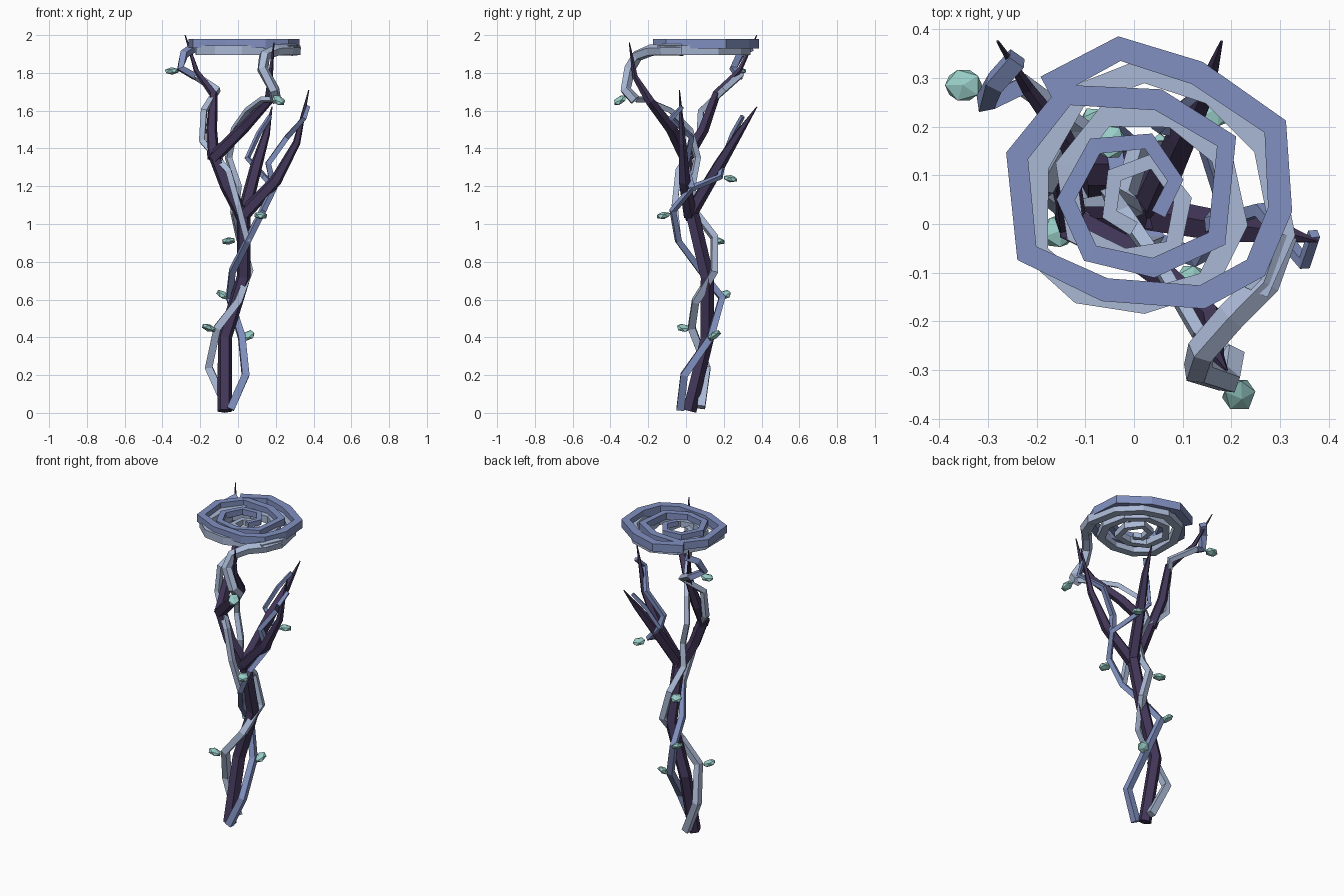
import bpy, bmesh, math
from mathutils import Vector, Matrix


def material(name, rgb):
    m = bpy.data.materials.new(name)
    m.diffuse_color = (*rgb, 1)
    return m


BARK = material("dark_bark", (0.055, 0.038, 0.1))
BLUE = material("blue_vine", (0.22, 0.28, 0.53))
PALE = material("pale_vine", (0.40, 0.48, 0.66))
LEAF = material("leaf_green", (0.32, 0.62, 0.58))


def finish(name, bm, mat):
    bmesh.ops.recalc_face_normals(bm, faces=bm.faces)
    me = bpy.data.meshes.new(name)
    bm.to_mesh(me)
    bm.free()
    me.materials.append(mat)
    ob = bpy.data.objects.new(name, me)
    bpy.context.collection.objects.link(ob)
    return ob


def tube(name, pts, r0, r1, sides, mat, power=1.0):
    """Faceted tube along a path, tapering from r0 to r1."""
    pts = [Vector(p) for p in pts]
    n = len(pts)
    bm = bmesh.new()
    rings = []
    up = None
    for i, p in enumerate(pts):
        a = (p - pts[max(i - 1, 0)]).normalized()
        b = (pts[min(i + 1, n - 1)] - p).normalized()
        t = (a + b).normalized()
        if up is None:
            up = Vector((0, 0, 1)) if abs(t.z) < 0.6 else Vector((0, -1, 0))
        up = (up - t * up.dot(t)).normalized()
        side = t.cross(up)
        r = r0 + (r1 - r0) * (i / (n - 1)) ** power
        ring = []
        for k in range(sides):
            w = 2 * math.pi * (k + 0.5) / sides
            ring.append(bm.verts.new(p + (up * math.cos(w) + side * math.sin(w)) * r))
        rings.append(ring)
    for a, b in zip(rings, rings[1:]):
        for k in range(sides):
            j = (k + 1) % sides
            bm.faces.new((a[k], a[j], b[j], b[k]))
    bm.faces.new(rings[0])
    bm.faces.new(rings[-1])
    return finish(name, bm, mat)


# Trunk and forked pointed branches
tube("trunk", [(-0.07, 0.015, 0.01), (-0.07, 0.11, 0.4), (0.03, 0.11, 0.72), (0.03, 0.02, 1.1)],
     0.04, 0.038, 5, BARK)
tube("left_branch", [(0.03, 0.03, 1.03), (-0.06, 0.0, 1.2), (-0.13, 0.0, 1.38)], 0.038, 0.035, 5, BARK)
tube("front_branch", [(-0.13, 0.0, 1.35), (0.03, -0.08, 1.51), (0.16, -0.19, 1.65),
                      (0.17, -0.27, 1.78), (0.19, -0.30, 1.96)], 0.036, 0.003, 5, BARK, 1.6)
tube("back_left_branch", [(-0.13, 0.0, 1.35), (-0.14, 0.09, 1.5), (-0.13, 0.16, 1.69),
                          (-0.22, 0.28, 1.81), (-0.28, 0.375, 2.0)], 0.034, 0.003, 5, BARK, 1.6)
tube("back_right_branch", [(0.03, 0.02, 1.05), (0.10, 0.18, 1.32), (0.15, 0.28, 1.48),
                           (0.18, 0.375, 1.62)], 0.038, 0.003, 5, BARK, 1.8)
tube("right_branch", [(0.03, 0.02, 1.05), (0.20, -0.01, 1.23), (0.31, -0.02, 1.43),
                      (0.375, -0.035, 1.71)], 0.038, 0.003, 5, BARK, 1.8)

# Pale vine winding up to the front branch
tube("pale_vine", [(-0.06, 0.08, 0.03), (-0.155, 0.11, 0.24), (-0.11, 0.03, 0.45), (0.0, 0.05, 0.59),
                   (0.06, 0.15, 0.75), (0.01, 0.15, 0.93), (-0.02, 0.05, 1.06), (0.0, 0.03, 1.2),
                   (-0.05, 0.06, 1.35), (-0.02, 0.02, 1.5), (0.05, -0.08, 1.6), (0.13, -0.22, 1.66),
                   (0.20, -0.27, 1.66)], 0.03, 0.017, 4, PALE)
tube("pale_vine_rise", [(0.20, -0.27, 1.655), (0.19, -0.32, 1.71), (0.13, -0.30, 1.82), (0.14, -0.26, 1.89),
                        (0.20, -0.19, 1.918), (0.27, -0.12, 1.92), (0.305, -0.02, 1.92)],
     0.03, 0.034, 5, PALE)

# Blue vine winding the other way, with shoots to the other branches
tube("blue_vine", [(-0.04, -0.03, 0.02), (0.04, -0.01, 0.2), (0.02, 0.13, 0.4), (-0.045, 0.19, 0.61),
                   (-0.03, 0.08, 0.75), (0.05, -0.04, 0.91), (0.13, -0.07, 1.07), (0.19, 0.03, 1.19),
                   (0.14, 0.18, 1.25), (0.05, 0.2, 1.35), (0.11, 0.25, 1.48), (0.17, 0.30, 1.57)],
     0.029, 0.013, 4, BLUE)
tube("right_shoot", [(0.19, 0.03, 1.19), (0.16, 0.0, 1.32), (0.26, 0.03, 1.46), (0.35, -0.08, 1.56),
                     (0.37, -0.02, 1.62)], 0.023, 0.014, 4, BLUE)
tube("left_shoot", [(0.05, -0.04, 0.91), (0.0, -0.06, 1.1), (-0.05, -0.04, 1.28), (-0.19, 0.07, 1.44),
                    (-0.18, 0.08, 1.6), (-0.11, 0.20, 1.71), (-0.235, 0.29, 1.79)], 0.022, 0.022, 4, PALE)
tube("left_shoot_curl", [(-0.225, 0.285, 1.78), (-0.305, 0.25, 1.825), (-0.285, 0.29, 1.9),
                         (-0.24, 0.34, 1.93)], 0.024, 0.026, 4, BLUE)

# Two flat stacked spirals forming the top
blue_path = [(-0.18, 0.28), (-0.03, 0.36), (0.13, 0.31), (0.29, 0.2), (0.30, 0.03), (0.25, -0.09),
             (0.14, -0.15), (-0.06, -0.135), (-0.22, -0.06), (-0.24, 0.14), (-0.14, 0.265), (0.05, 0.255),
             (0.19, 0.17), (0.17, -0.03), (0.04, -0.09), (-0.09, -0.06), (-0.14, 0.05), (-0.08, 0.16),
             (0.03, 0.17), (0.085, 0.09), (0.05, 0.02)]
tube("blue_spiral", [(x, y, 1.955) for x, y in blue_path], 0.036, 0.022, 4, BLUE, 2)
pale_path = [(0.25, -0.14), (0.305, -0.02), (0.27, 0.16), (0.16, 0.27), (0.02, 0.315), (-0.12, 0.26),
             (-0.2, 0.12), (-0.2, -0.06), (-0.11, -0.14), (0.02, -0.16), (0.15, -0.12), (0.21, 0.0),
             (0.18, 0.14), (0.08, 0.22), (-0.06, 0.22), (-0.14, 0.12), (-0.12, -0.02), (-0.02, -0.07),
             (0.08, -0.05), (0.1, 0.05), (0.04, 0.13), (-0.04, 0.1), (-0.05, 0.02), (0.0, -0.01)]
tube("pale_spiral", [(x, y, 1.92) for x, y in pale_path], 0.037, 0.022, 4, PALE, 2)

# Small gem-like leaves: position, heading and droop
leaves = [(-0.155, -0.015, 0.45, 200, -20), (0.055, 0.15, 0.41, 60, -35), (-0.08, 0.205, 0.625, 150, -30),
          (-0.05, 0.17, 0.91, 120, 10), (0.12, -0.12, 1.045, -60, 10), (0.17, 0.235, 1.24, 60, 10),
          (0.215, -0.35, 1.655, -55, 35), (-0.35, 0.285, 1.81, 180, 5)]
for i, (x, y, z, turn, droop) in enumerate(leaves):
    bm = bmesh.new()
    bmesh.ops.create_icosphere(bm, subdivisions=1, radius=1)
    bmesh.ops.transform(bm, verts=bm.verts, matrix=(
        Matrix.Translation((x, y, z)) @ Matrix.Rotation(math.radians(turn), 4, 'Z')
        @ Matrix.Rotation(math.radians(droop), 4, 'Y') @ Matrix.Diagonal((0.042, 0.037, 0.02, 1))))
    finish(f"leaf_{i + 1}", bm, LEAF)
